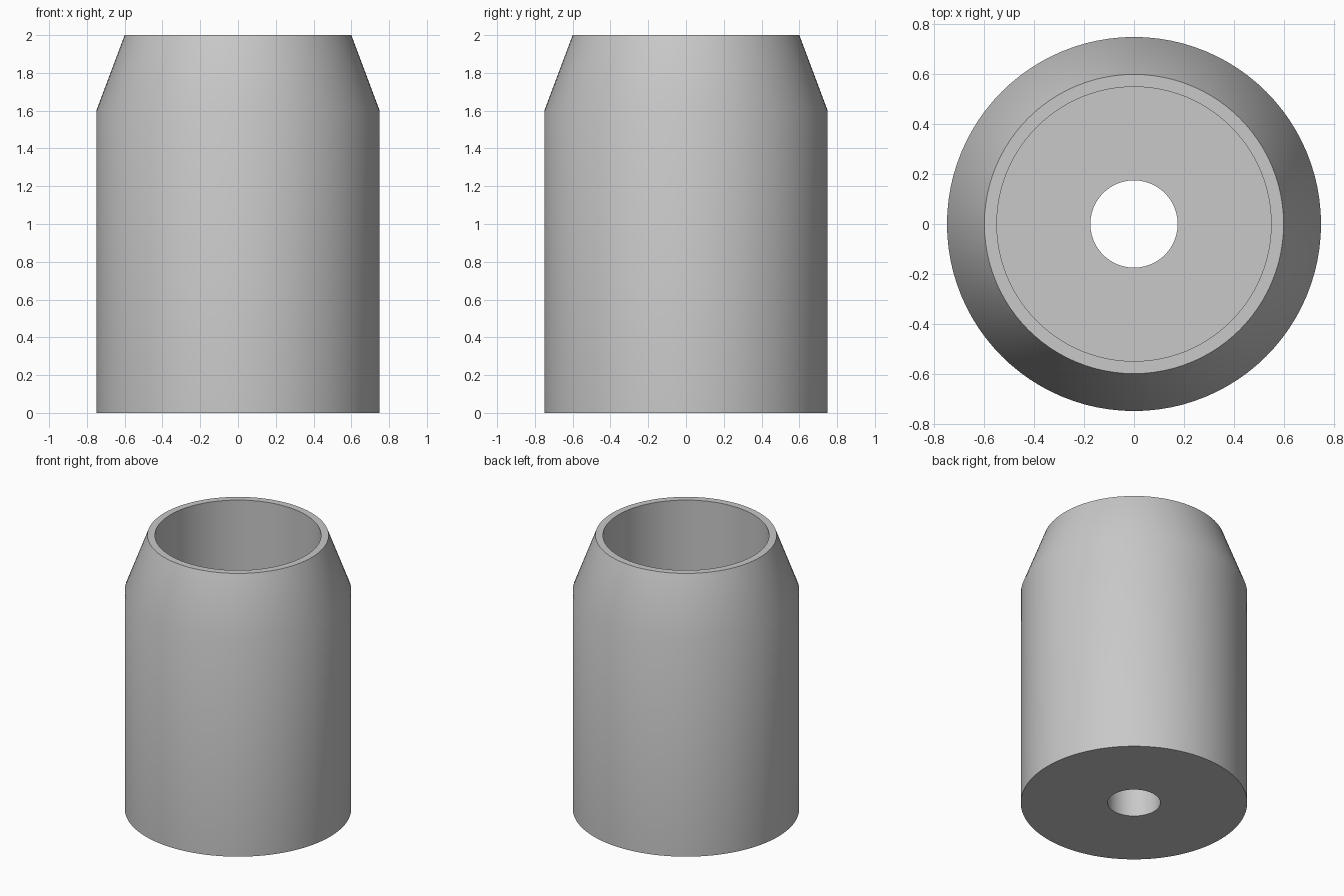
import bpy, bmesh, math

cube = bpy.data.objects.get("Cube")
if cube:
    bpy.data.objects.remove(cube, do_unlink=True)

SEGMENTS = 96

# One plain grey material
grey = bpy.data.materials.new("plain grey")
grey.use_nodes = True
colour = (0.58, 0.58, 0.58, 1.0)
grey.diffuse_color = colour
grey.node_tree.nodes["Principled BSDF"].inputs["Base Color"].default_value = colour


def lathe(name, profile, material):
    """Revolve a closed (radius, height) profile around the z axis."""
    bm = bmesh.new()
    verts = [bm.verts.new((r, 0, z)) for r, z in profile]
    edges = [bm.edges.new((a, b)) for a, b in zip(verts, verts[1:] + verts[:1])]
    bmesh.ops.spin(bm, geom=verts + edges, cent=(0, 0, 0), axis=(0, 0, 1),
                   angle=math.tau, steps=SEGMENTS, use_duplicate=False)
    bmesh.ops.remove_doubles(bm, verts=bm.verts, dist=0.0001)
    bmesh.ops.recalc_face_normals(bm, faces=bm.faces)
    mesh = bpy.data.meshes.new(name)
    bm.to_mesh(mesh)
    bm.free()
    mesh.materials.append(material)
    obj = bpy.data.objects.new(name, mesh)
    bpy.context.collection.objects.link(obj)
    return obj


# Tapered sleeve: outer wall, chamfer, rim, wide bore, floor, narrow through hole
sleeve = lathe("tapered_sleeve", [
    (0.175, 0.0), (0.75, 0.0), (0.75, 1.6), (0.6, 2.0),
    (0.55, 2.0), (0.55, 0.5), (0.175, 0.5),
], grey)

bpy.ops.object.select_all(action="DESELECT")
sleeve.select_set(True)
bpy.context.view_layer.objects.active = sleeve
bpy.ops.object.shade_smooth_by_angle(angle=math.radians(30))
